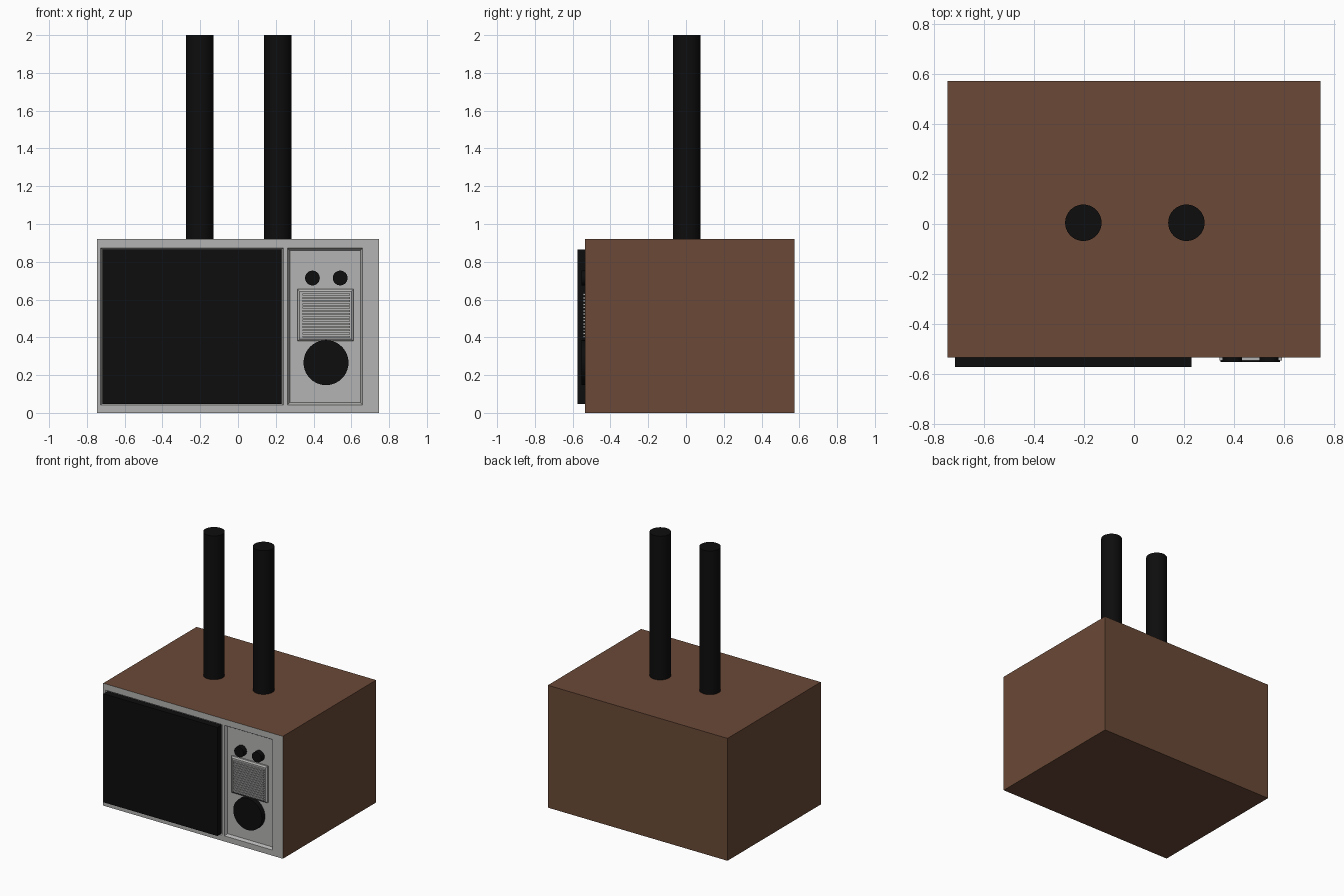
import bpy, bmesh, math
from mathutils import Matrix, Vector

if "Cube" in bpy.data.objects:
    bpy.data.objects.remove(bpy.data.objects["Cube"])


def material(name, rgb):
    m = bpy.data.materials.new(name)
    m.diffuse_color = (*rgb, 1)
    m.use_nodes = True
    m.node_tree.nodes["Principled BSDF"].inputs["Base Color"].default_value = m.diffuse_color
    return m


BROWN = material("wood brown", (0.145, 0.067, 0.038))
GREY = material("panel grey", (0.45, 0.455, 0.445))
BLACK = material("black", (0.004, 0.004, 0.004))

FRONT, BACK, TOP, HALF = -0.534, 0.574, 0.92, 0.747


def finish(bm, name, mat):
    me = bpy.data.meshes.new(name)
    bm.to_mesh(me)
    bm.free()
    me.materials.append(mat)
    ob = bpy.data.objects.new(name, me)
    bpy.context.collection.objects.link(ob)
    return ob


def add_box(bm, lo, hi):
    lo, hi = Vector(lo), Vector(hi)
    mat = Matrix.Translation((lo + hi) / 2) @ Matrix.Diagonal((*(hi - lo), 1))
    return bmesh.ops.create_cube(bm, size=1, matrix=mat)


def cylinder(name, center, radius, depth, along_y=False):
    bm = bmesh.new()
    mat = Matrix.Translation(center)
    if along_y:
        mat = mat @ Matrix.Rotation(math.pi / 2, 4, 'X')
    bmesh.ops.create_cone(bm, cap_ends=True, segments=40, radius1=radius,
                          radius2=radius, depth=depth, matrix=mat)
    ob = finish(bm, name, BLACK)
    bpy.context.view_layer.objects.active = ob
    ob.select_set(True)
    bpy.ops.object.shade_smooth_by_angle()
    ob.select_set(False)


# cabinet: box with an open front
bm = bmesh.new()
add_box(bm, (-HALF, FRONT, 0), (HALF, BACK, TOP))
bm.faces.ensure_lookup_table()
bmesh.ops.delete(bm, geom=[f for f in bm.faces if f.normal.y < -0.9], context='FACES_ONLY')
finish(bm, "cabinet", BROWN)

# front plate: grid with two recesses for the screen and the control panel
xs = (-HALF, -0.727, 0.24, 0.262, 0.66, HALF)
zs = (0, 0.042, 0.873, TOP)
bm = bmesh.new()
v = [[bm.verts.new((x, FRONT, z)) for x in xs] for z in zs]
cell = {}
for r in range(len(zs) - 1):
    for c in range(len(xs) - 1):
        cell[r, c] = bm.faces.new((v[r][c], v[r][c + 1], v[r + 1][c + 1], v[r + 1][c]))
bm.normal_update()
bmesh.ops.inset_individual(bm, faces=[cell[1, 1]], thickness=0.01, depth=-0.01)
bmesh.ops.inset_individual(bm, faces=[cell[1, 3]], thickness=0.017, depth=-0.02)
finish(bm, "front_plate", GREY)

# screen slab
bm = bmesh.new()
add_box(bm, (-0.717, -0.574, 0.048), (0.231, -0.524, 0.864))
finish(bm, "screen", BLACK)

# speaker: raised block with bevelled rim
bm = bmesh.new()
x0, x1, z0, z1 = 0.315, 0.612, 0.38, 0.655
add_box(bm, (x0, -0.526, z0), (x1, -0.513, z1))
bm.normal_update()
face = [f for f in bm.faces if f.normal.y < -0.9]
bmesh.ops.inset_individual(bm, faces=face, thickness=0.016, depth=0.008)
finish(bm, "speaker_frame", GREY)

# speaker slats
bm = bmesh.new()
n = 14
pitch = 0.24 / n
for i in range(n):
    z = 0.398 + i * pitch
    add_box(bm, (0.342, -0.546, z), (0.594, -0.53, z + pitch * 0.6))
finish(bm, "speaker_slats", GREY)

# knobs
for name, x, z, r in (("left_knob", 0.394, 0.714, 0.039),
                      ("right_knob", 0.541, 0.714, 0.039),
                      ("channel_dial", 0.466, 0.266, 0.119)):
    cylinder(name, (x, -0.532, z), r, 0.04, True)

# aerials
for name, x in (("left_aerial", -0.203), ("right_aerial", 0.21)):
    cylinder(name, (x, 0.005, (TOP - 0.02 + 2) / 2), 0.073, 2 - TOP + 0.02)
